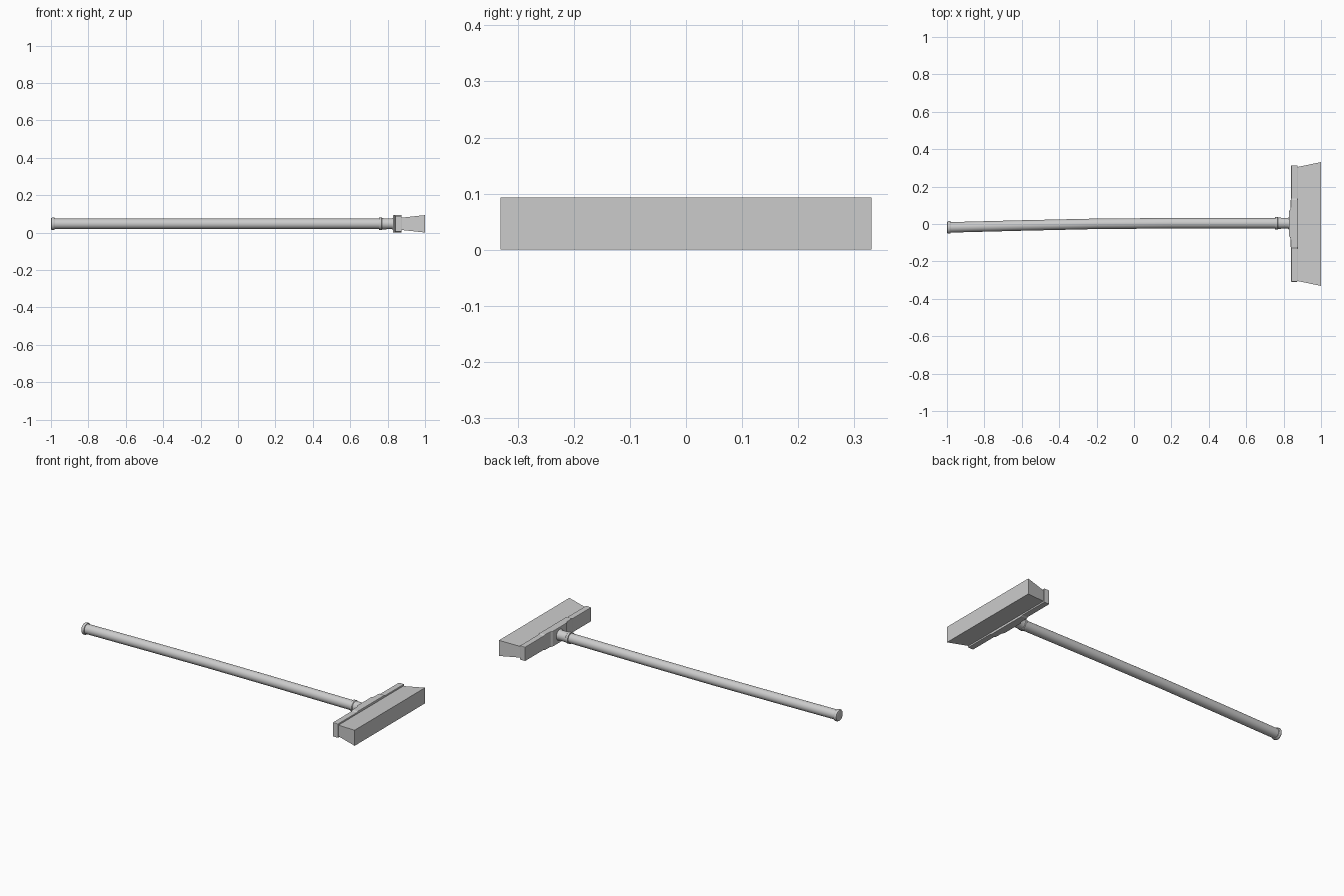
import bpy, bmesh
from math import sin, cos, pi

if "Cube" in bpy.data.objects:
    bpy.data.objects.remove(bpy.data.objects["Cube"])

ZC = 0.047      # height of the broom axis


def loft(name, rings, smooth=False, bevel=0):
    """Skin a list of closed rings (equal point counts) and cap both ends."""
    bm = bmesh.new()
    loops = [[bm.verts.new(p) for p in ring] for ring in rings]
    n = len(loops[0])
    for a, b in zip(loops, loops[1:]):
        for i in range(n):
            j = (i + 1) % n
            bm.faces.new((a[i], a[j], b[j], b[i]))
    bm.faces.new(loops[0][::-1])
    bm.faces.new(loops[-1])
    bmesh.ops.recalc_face_normals(bm, faces=bm.faces)
    me = bpy.data.meshes.new(name)
    bm.to_mesh(me)
    bm.free()
    ob = bpy.data.objects.new(name, me)
    bpy.context.collection.objects.link(ob)
    if bevel:
        m = ob.modifiers.new("bevel", 'BEVEL')
        m.width, m.segments, m.limit_method = bevel, 2, 'ANGLE'
    if smooth:
        bpy.ops.object.select_all(action='DESELECT')
        ob.select_set(True)
        bpy.context.view_layer.objects.active = ob
        bpy.ops.object.shade_smooth_by_angle(angle=0.6)
    return ob


def tube(name, profile, n=32):
    """Round part along x; profile is (x, y centre, radius)."""
    return loft(name, [[(x, y + r * cos(2 * pi * i / n), ZC + r * sin(2 * pi * i / n))
                        for i in range(n)] for x, y, r in profile], smooth=True)


def rect_y(y, x0, x1, h):
    return [(x0, y, ZC - h), (x1, y, ZC - h), (x1, y, ZC + h), (x0, y, ZC + h)]


def rect_x(x, w, h):
    return [(x, -w, ZC - h), (x, w, ZC - h), (x, w, ZC + h), (x, -w, ZC + h)]


# Slightly bent wooden handle
tube("handle", [(-0.985, -0.018, 0.028), (-0.6, -0.008, 0.028), (-0.2, 0.001, 0.028),
                (0.2, 0.004, 0.028), (0.8, 0.004, 0.028)])

# End cap with rim
tube("end_cap", [(-1.0, -0.018, 0.026), (-0.998, -0.018, 0.031), (-0.993, -0.018, 0.034),
                 (-0.984, -0.018, 0.034), (-0.981, -0.018, 0.032), (-0.98, -0.018, 0.027)])

# Socket with collar, flaring into the head
tube("socket", [(0.754, 0.004, 0.028), (0.755, 0.004, 0.033), (0.768, 0.004, 0.033),
                (0.771, 0.004, 0.030), (0.82, 0.004, 0.028), (0.832, 0.003, 0.034),
                (0.85, 0.003, 0.034)])

# Head block, thicker in the middle
half = [(0.311, 0.840, 0.042), (0.135, 0.840, 0.042), (0.125, 0.838, 0.0462),
        (0.078, 0.837, 0.0462), (0.066, 0.829, 0.0462)]
stations = [(-y, x, h) for y, x, h in half] + half[::-1]
loft("head_block", [rect_y(y + 0.002, x, 0.875, h) for y, x, h in stations], bevel=0.003)

# Flared bristle block
loft("bristles", [rect_x(0.865, 0.303, 0.032), rect_x(0.875, 0.305, 0.033),
                  rect_x(1.0, 0.331, 0.0465)])
